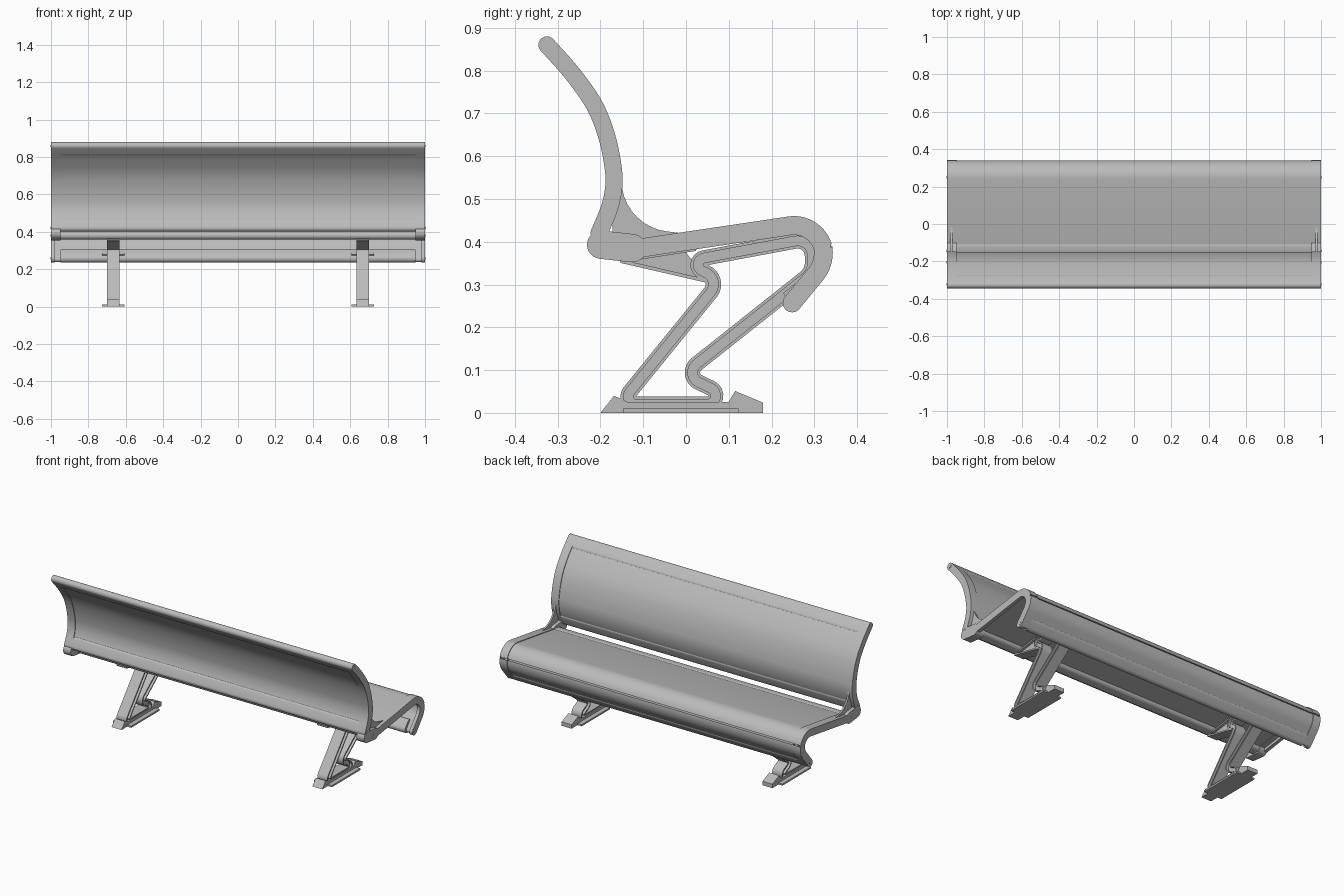
import bpy, bmesh, math
from mathutils import Vector, Matrix

if "Cube" in bpy.data.objects:
    bpy.data.objects.remove(bpy.data.objects["Cube"], do_unlink=True)

metal = bpy.data.materials.new("painted_grey_metal")
metal.use_nodes = True
GREY = (0.5, 0.5, 0.5, 1)
metal.diffuse_color = GREY
metal.node_tree.nodes["Principled BSDF"].inputs["Base Color"].default_value = GREY


def finish(name, bm):
    bmesh.ops.remove_doubles(bm, verts=bm.verts, dist=1e-5)
    bmesh.ops.recalc_face_normals(bm, faces=bm.faces)
    mesh = bpy.data.meshes.new(name)
    bm.to_mesh(mesh)
    bm.free()
    mesh.materials.append(metal)
    obj = bpy.data.objects.new(name, mesh)
    bpy.context.collection.objects.link(obj)
    bpy.ops.object.select_all(action='DESELECT')
    obj.select_set(True)
    bpy.context.view_layer.objects.active = obj
    bpy.ops.object.shade_smooth_by_angle(angle=math.radians(30))
    return obj


def rounded(corners, closed=False, steps=8):
    """Side-profile path (y, z, radius) with filleted corners."""
    pts, n = [], len(corners)
    for i, (y, z, r) in enumerate(corners):
        p = Vector((y, z))
        if not closed and i in (0, n - 1):
            pts.append(p)
            continue
        a = Vector(corners[i - 1][:2]) - p
        b = Vector(corners[(i + 1) % n][:2]) - p
        inner = a.angle(b)
        t = min(r / math.tan(inner / 2), 0.49 * a.length if r >= 1 else a.length,
                0.49 * b.length if r >= 1 else b.length)
        rad = t * math.tan(inner / 2)
        a.normalize()
        b.normalize()
        centre = p + (a + b).normalized() * rad / math.sin(inner / 2)
        v0 = p + a * t - centre
        v1 = p + b * t - centre
        sweep = v0.angle_signed(v1)
        for k in range(steps + 1):
            pts.append(centre + Matrix.Rotation(-sweep * k / steps, 2) @ v0)
    return pts


def part(path, start, end):
    """Piece of a path between two arc lengths."""
    out, run = [], 0
    for p, q in zip(path, path[1:]):
        step = (q - p).length
        for s in (start, end):
            if run <= s < run + step:
                out.append(p.lerp(q, (s - run) / step))
        if start < run + step < end:
            out.append(q.copy())
        run += step
    return out


def length(path):
    return sum((q - p).length for p, q in zip(path, path[1:]))


def ribbon(name, path, low, high, x0, x1, closed=False, caps=True):
    """Band following a path, from offset low to high, between x0 and x1."""
    n, stations = len(path), []
    for i, p in enumerate(path):
        before = path[i - 1] if closed or i else p
        after = path[(i + 1) % n] if closed or i < n - 1 else p
        d1, d2 = (p - before).normalized(), (after - p).normalized()
        t = (d1 + d2).normalized()
        nrm = Vector((-t.y, t.x))
        stations.append((p, t, nrm, low, high))
    if caps and not closed:
        mid, half = (low + high) / 2, (high - low) / 2
        ends = [[], []]
        for side, (p, t, nrm, _, _) in enumerate((stations[0], stations[-1])):
            for k in range(1, 7):
                ang = math.pi / 12 * k
                shift = t * half * math.sin(ang) * (1 if side else -1)
                w = half * math.cos(ang)
                ends[side].append((p + shift, t, nrm, mid - w, mid + w))
        stations = ends[0][::-1] + stations + ends[1]
    bm = bmesh.new()
    rows = []
    for p, t, nrm, lo, hi in stations:
        a, b = p + nrm * lo, p + nrm * hi
        rows.append([bm.verts.new((x, q.x, q.y))
                     for x, q in ((x0, a), (x1, a), (x1, b), (x0, b))])
    m = len(rows)
    for i in range(m if closed else m - 1):
        r, s = rows[i], rows[(i + 1) % m]
        for k in range(4):
            j = (k + 1) % 4
            bm.faces.new((r[k], r[j], s[j], s[k]))
    if not closed:
        bm.faces.new(rows[0])
        bm.faces.new(rows[-1])
    return finish(name, bm)


def plate(name, outline, x0, x1):
    """Side-profile outline pulled out between x0 and x1."""
    bm = bmesh.new()
    face = bm.faces.new([bm.verts.new((x0, p[0], p[1])) for p in outline])
    new = bmesh.ops.extrude_face_region(bm, geom=[face])["geom"]
    bmesh.ops.translate(bm, vec=(x1 - x0, 0, 0),
                        verts=[v for v in new if isinstance(v, bmesh.types.BMVert)])
    return finish(name, bm)


def box(name, centre, size, tilt=0):
    bm = bmesh.new()
    bmesh.ops.create_cube(bm, size=1, matrix=Matrix.Translation(centre)
                          @ Matrix.Rotation(tilt, 4, 'X') @ Matrix.Diagonal((*size, 1)))
    return finish(name, bm)


def bolt(name, x, y, z):
    bm = bmesh.new()
    for r, depth in ((0.011, 0.002), (0.006, 0.003)):
        bmesh.ops.create_cone(bm, cap_ends=True, segments=20, radius1=r, radius2=r, depth=depth,
                              matrix=Matrix.Translation((x, y, z)) @ Matrix.Rotation(math.pi / 2, 4, 'Y'))
    return finish(name, bm)


# Side profiles
back = rounded([(-.325, .86, 0), (-.269, .799, 1), (-.208, .715, 1), (-.178, .626, 1),
                (-.166, .544, 1), (-.175, .486, 1), (-.203, .42, 0)])
seat = rounded([(-.143, .38, 0), (.308, .447, .07), (.327, .353, .08), (.248, .257, 0)], steps=14)
leg = rounded([(-.155, .02, .018), (.083, .313, .03), (-.012, .352, .016), (.294, .409, .035),
               (.297, .33, .05), (-.007, .089, .025), (.138, .02, .02)], closed=True)
EDGE, INNER = 1.0, 0.95

# Curved panels and their edge rails
lb, ls = length(back), length(seat)
ribbon("backrest_panel", back, -.016, .016, -INNER, INNER)
ribbon("backrest_top_rail", part(back, 0, .045), -.02, .02, -INNER, INNER)
ribbon("backrest_bottom_rail", part(back, lb - .04, lb - 1e-4), -.02, .02, -INNER, INNER)
ribbon("seat_panel", seat, -.004, .018, -INNER, INNER)
ribbon("seat_rear_rail", part(seat, 0, .025), -.022, .022, -INNER, INNER)
ribbon("seat_front_rail", part(seat, ls - .035, ls - 1e-4), -.022, .022, -INNER, INNER)

for side, word in ((1, "left"), (-1, "right")):
    # End frame
    x0, x1 = side * INNER, side * EDGE
    lip = side * 0.98
    ribbon(word + "_back_frame", back, -.02, .02, x0, x1)
    ribbon(word + "_seat_frame", seat, -.022, .022, lip, x1)
    ribbon(word + "_seat_flange", seat, -.006, .022, x0, lip)
    ribbon(word + "_frame_joint", [Vector((-.198, .396)), Vector((-.125, .388))],
           -.036, .03, x0, x1)
    fillet = rounded([(-.15, .53, 0), (-.135, .435, .12), (-.01, .42, 0)])
    plate(word + "_frame_web", fillet + [Vector((-.01, .40)), Vector((-.17, .38)), Vector((-.175, .5))],
          side * .97, side * .98)
    for y, z in ((-.322, .858), (-.205, .422), (-.143, .38), (.25, .258)):
        bolt(word + "_frame_bolt", side * EDGE, y, z)

    # Leg with recessed sides
    c = side * 0.667
    w, web = .033, .018
    ribbon(word + "_leg_outer_flange", leg, .011, .018, c - w, c + w, closed=True)
    ribbon(word + "_leg_inner_flange", leg, -.018, -.011, c - w, c + w, closed=True)
    ribbon(word + "_leg_web", leg, -.012, .012, c - web, c + web, closed=True)
    ribbon(word + "_leg_top_flange", [Vector((-.15, .357)), Vector((.02, .383))], -.005, .004, c - w, c + w)
    ribbon(word + "_leg_brace_flange", [Vector((-.15, .354)), Vector((.045, .309))], -.004, .004, c - w, c + w)
    plate(word + "_leg_brace_web", [(-.15, .354), (.04, .31), (.03, .335), (.0, .375)], c - web, c + web)
    plate(word + "_foot", [(-.2, 0), (-.168, .04), (-.138, .026), (.1, .026), (.115, .051),
                           (.18, .024), (.18, 0)], c - w, c + w)
    box(word + "_foot_plate", (c, -.012, .005), (.12, .27, .01))
    box(word + "_seat_clamp", (c, .245, .285), (.12, .035, .014), math.radians(38))
